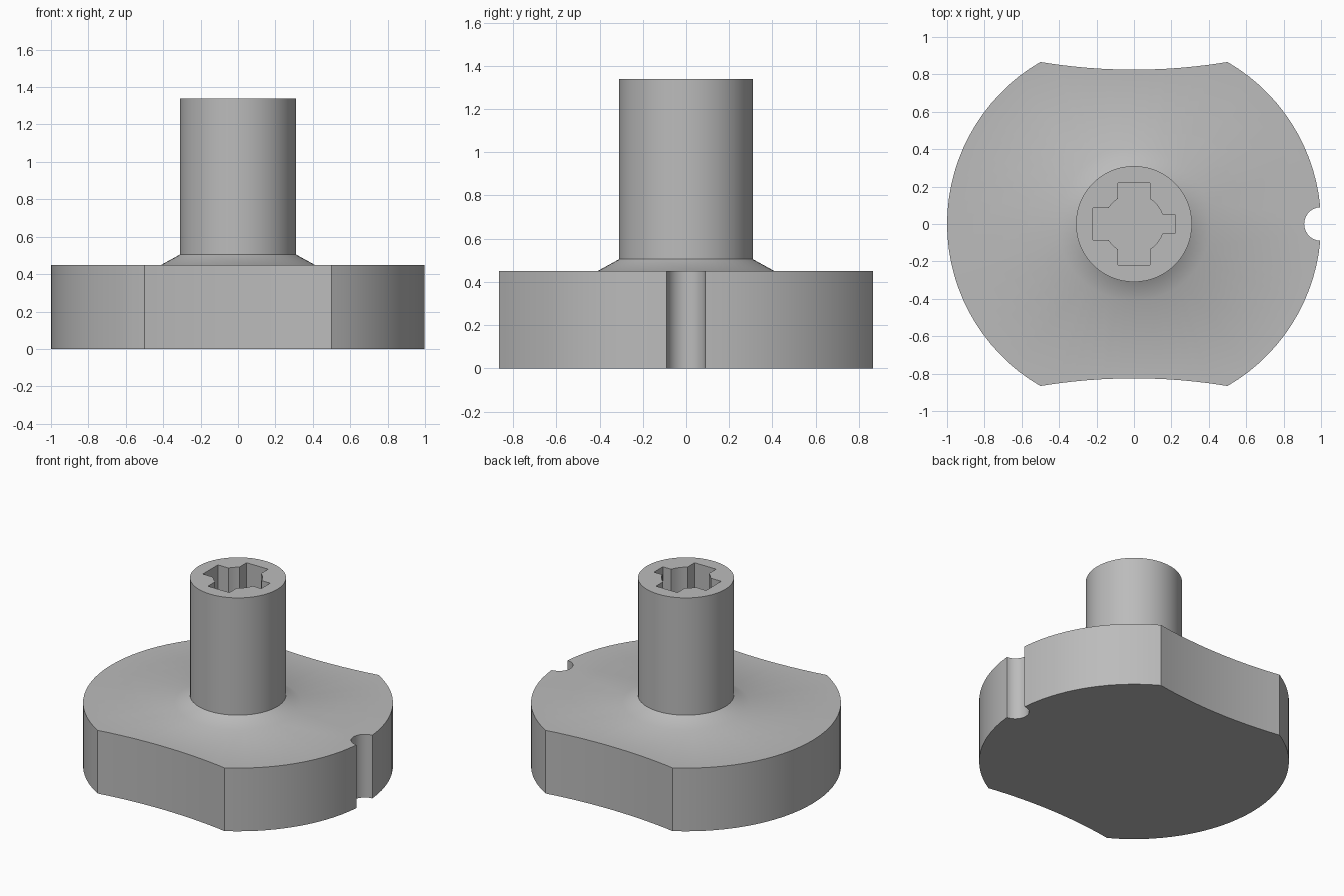
import bpy, bmesh
from math import sin, cos, pi, radians, asin, atan2, hypot

cube = bpy.data.objects.get("Cube")
if cube:
    bpy.data.objects.remove(cube)

BASE_TOP, COLLAR_TOP, POST_TOP, SOCKET_FLOOR = 0.45, 0.505, 1.34, 0.45
POST_R, COLLAR_R, SOCKET_R, NOTCH_R = 0.31, 0.41, 0.16, 0.09


def arc(cx, cy, r, start, end, n):
    """Points on an arc, both ends included, angles in radians."""
    return [(cx + r * cos(start + (end - start) * i / n),
             cy + r * sin(start + (end - start) * i / n)) for i in range(n + 1)]


def circle(r, n=64):
    return arc(0, 0, r, 0, 2 * pi, n)[:-1]


def base_outline():
    """Disc with two shallow concave flats and a round notch on +x."""
    edge, corner = 2 * asin(NOTCH_R / 2), radians(60)
    flat = [(0.5 - i / 12, 0) for i in range(1, 12)]
    flat = [(x, 0.825 + 0.164 * x * x) for x, _ in flat]
    pts = arc(0, 0, 1, edge, corner, 14) + flat
    pts += arc(0, 0, 1, pi - corner, pi + corner, 30)
    pts += [(-x, -y) for x, y in flat]
    pts += arc(0, 0, 1, -corner, -edge, 14)
    lean = pi / 2 + edge / 2
    pts += arc(1, 0, NOTCH_R, 2 * pi - lean, lean, 14)[1:-1]
    return pts


def socket_outline():
    """Round bore with four square arms, the +x arm being narrower."""
    widths, reach = [0.05, 0.085, 0.085, 0.085], 0.218
    pts = []
    for i, w in enumerate(widths):
        turn, nxt = i * pi / 2, widths[(i + 1) % 4]
        for r, a in ((hypot(reach, w), atan2(-w, reach)),
                     (hypot(reach, w), atan2(w, reach))):
            pts.append((r * cos(turn + a), r * sin(turn + a)))
        pts += arc(0, 0, SOCKET_R, turn + asin(w / SOCKET_R),
                   turn + pi / 2 - asin(nxt / SOCKET_R), 4)
    return pts


bm = bmesh.new()


def ring(points, z):
    verts = [bm.verts.new((x, y, z)) for x, y in points]
    edges = [bm.edges.new((v, verts[i - 1])) for i, v in enumerate(verts)]
    return verts, edges


def wall(a, b):
    for i in range(len(a[0])):
        bm.faces.new((a[0][i - 1], a[0][i], b[0][i], b[0][i - 1]))


def fill(*rings):
    bmesh.ops.triangle_fill(bm, use_beauty=True,
                            edges=[e for r in rings for e in r[1]])


# Rings from the underside, up the post, and down into the socket
bottom = ring(base_outline(), 0)
rim = ring(base_outline(), BASE_TOP)
collar = ring(circle(COLLAR_R), BASE_TOP)
post_foot = ring(circle(POST_R), COLLAR_TOP)
post_top = ring(circle(POST_R), POST_TOP)
socket_top = ring(socket_outline(), POST_TOP)
socket_floor = ring(socket_outline(), SOCKET_FLOOR)

# Flat faces
fill(bottom)
fill(rim, collar)
fill(post_top, socket_top)
fill(socket_floor)
# Side walls
for low, high in ((bottom, rim), (collar, post_foot),
                  (post_foot, post_top), (socket_floor, socket_top)):
    wall(low, high)
bmesh.ops.recalc_face_normals(bm, faces=bm.faces)

mesh = bpy.data.meshes.new("keyed_post_base")
bm.to_mesh(mesh)
bm.free()
knob = bpy.data.objects.new("keyed_post_base", mesh)
bpy.context.collection.objects.link(knob)

# Plain grey
grey = bpy.data.materials.new("plain grey")
grey.use_nodes = True
grey.diffuse_color = (0.5, 0.5, 0.5, 1)
grey.node_tree.nodes["Principled BSDF"].inputs["Base Color"].default_value = (0.5, 0.5, 0.5, 1)
mesh.materials.append(grey)

# Smooth curves, crisp corners
bpy.ops.object.select_all(action="DESELECT")
knob.select_set(True)
bpy.context.view_layer.objects.active = knob
bpy.ops.object.shade_smooth_by_angle(angle=radians(30))
